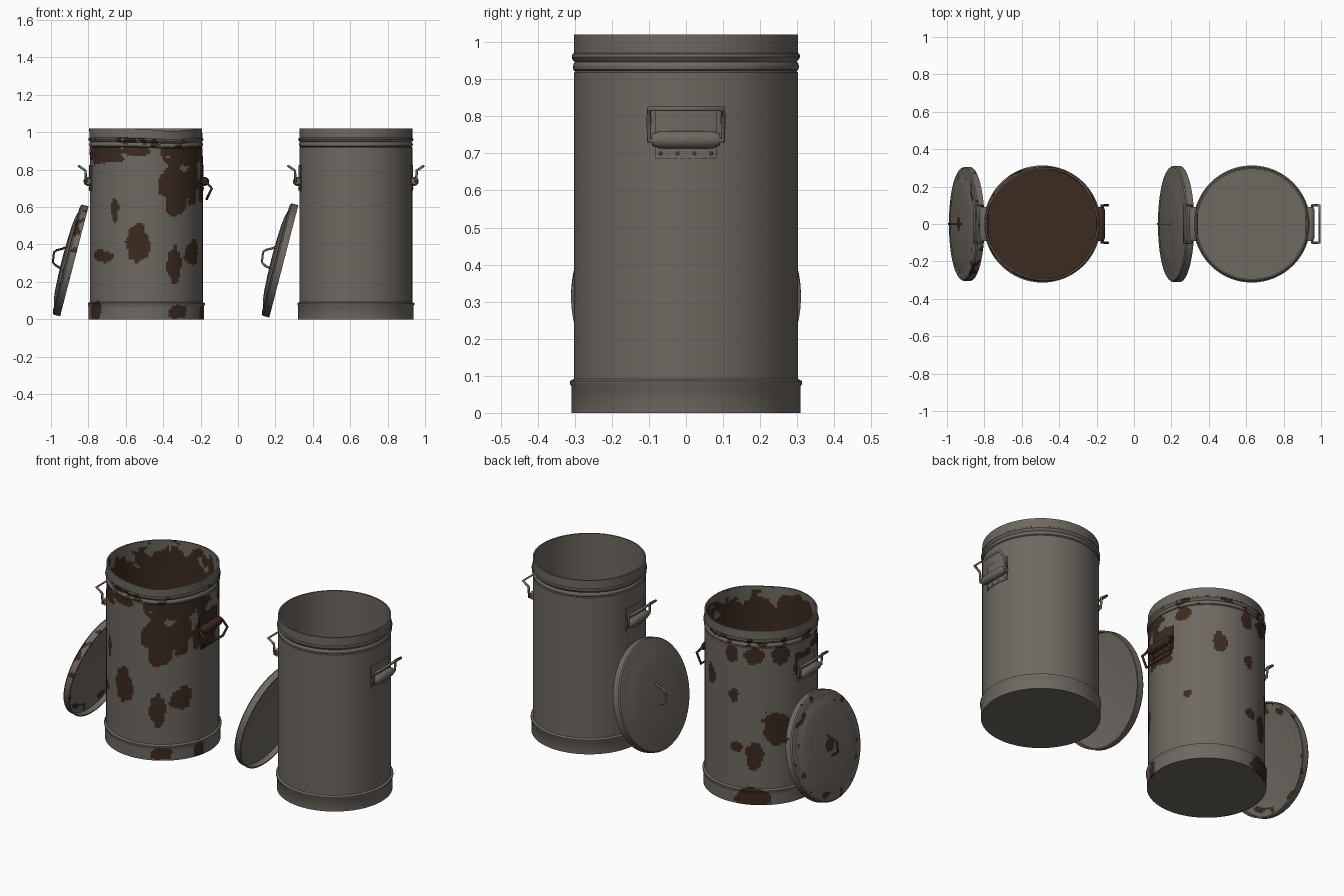
import bpy, bmesh, math
from mathutils import Vector, Matrix, noise

cube = bpy.data.objects.get("Cube")
if cube:
    bpy.data.objects.remove(cube, do_unlink=True)


def material(name, rgb):
    m = bpy.data.materials.new(name)
    m.use_nodes = True
    m.diffuse_color = (*rgb, 1)
    m.node_tree.nodes["Principled BSDF"].inputs["Base Color"].default_value = (*rgb, 1)
    return m


STEEL = material("weathered_steel", (0.155, 0.138, 0.119))
RUST = material("dark_rust", (0.044, 0.024, 0.014))


def densify(profile, step):
    out = [profile[0]]
    for a, b in zip(profile, profile[1:]):
        n = max(1, math.ceil(math.dist(a, b) / step))
        out += [(a[0] + (b[0] - a[0]) * i / n, a[1] + (b[1] - a[1]) * i / n)
                for i in range(1, n + 1)]
    return out


def lathe(name, profile, segs=96, start=0, sweep=math.tau, closed=False,
          rule=None, shape=None, matrix=Matrix()):
    """Turn an (r, z) profile about z; angle 0 faces the front (-y)."""
    bm = bmesh.new()
    full = sweep == math.tau
    if closed:
        profile = profile + profile[:1]
    cols = segs if full else segs + 1
    rings = []
    for i in range(cols):
        a = start + sweep * i / segs
        rings.append([bm.verts.new((r * math.sin(a), -r * math.cos(a), z)) for r, z in profile])
    for i in range(segs):
        p, q = rings[i], rings[(i + 1) % cols]
        for j in range(len(profile) - 1):
            bm.faces.new((p[j], q[j], q[j + 1], p[j + 1]))
    bmesh.ops.remove_doubles(bm, verts=bm.verts, dist=1e-5)
    if not full:
        bmesh.ops.holes_fill(bm, edges=[e for e in bm.edges if e.is_boundary])
    bmesh.ops.recalc_face_normals(bm, faces=bm.faces)
    for f in bm.faces:
        f.smooth = True
        if rule:
            f.material_index = int(rule(f.calc_center_median()))
    for e in bm.edges:
        e.smooth = e.calc_face_angle(0) < math.radians(35)
    if shape:
        for v in bm.verts:
            v.co = shape(v.co)
    me = bpy.data.meshes.new(name)
    bm.to_mesh(me)
    bm.free()
    me.materials.append(STEEL)
    me.materials.append(RUST)
    ob = bpy.data.objects.new(name, me)
    ob.matrix_world = matrix
    bpy.context.collection.objects.link(ob)
    return ob


def wire(name, points, radius, mat, matrix):
    cu = bpy.data.curves.new(name, "CURVE")
    cu.dimensions = "3D"
    cu.bevel_depth = radius
    cu.bevel_resolution = 2
    cu.use_fill_caps = True
    sp = cu.splines.new("POLY")
    sp.points.add(len(points) - 1)
    for p, co in zip(sp.points, points):
        p.co = (*co, 1)
    cu.materials.append(mat)
    ob = bpy.data.objects.new(name, cu)
    ob.matrix_world = matrix
    bpy.context.collection.objects.link(ob)


# Rust patches: angle from the front, height, half angle, half height
PATCHES = [
    (-.9, .88, .6, .05), (.9, .88, .6, .07), (-.2, .9, .3, .03), (.55, .7, .25, .13),
    (.95, .74, .2, .13), (1.5, .72, .35, .12), (.5, .59, .16, .05), (.28, .72, .06, .05),
    (-.6, .58, .07, .06), (-.13, .41, .2, .11), (-.9, .34, .25, .035), (.52, .3, .14, .1),
    (.95, .35, .18, .07), (-1.05, .04, .2, .05), (.6, .04, .22, .04), (1.28, .04, .12, .05),
    (2, .88, .15, .04), (2.67, .7, .13, .06), (2.1, .4, .06, .02), (3.25, .63, .1, .04),
    (3.3, .33, .1, .03), (3.2, .87, .13, .05), (3.65, .87, .2, .05), (4.1, .87, .15, .06),
    (4.05, .45, .27, .1), (3.63, .28, .16, .08), (3.6, .04, .3, .05), (4.6, .8, .3, .07),
]


def can_rust(c):
    n = noise.noise(c * 14) + 0.5 * noise.noise(c * 35)
    if math.hypot(c.x, c.y) < 0.297:
        return c.z > 0.015 and c.z < 0.96 + 0.12 * n
    if c.z > 0.97:
        return False
    if c.z > 0.92:
        return n > 0.3
    a = math.atan2(c.x, -c.y)
    for pa, pz, da, dz in PATCHES:
        d = (a - pa + math.pi) % math.tau - math.pi
        if (d / da) ** 2 + ((c.z - pz) / dz) ** 2 + 0.9 * n < 1:
            return True
    return False


def can_dent(co):
    # Bent upper rim
    k = max(0, (co.z - 0.85) / 0.17)
    a = math.atan2(co.x, -co.y)
    dip = 0.014 * math.exp(-((a - 0.5) / 0.45) ** 2)
    s = 1 + 0.012 * k * math.sin(3 * a)
    return Vector((co.x * s, co.y * s, co.z - k * dip))


def lid_rust(c):
    n = noise.noise(c * 18 + Vector((3, 1, 0)))
    r = math.hypot(c.x, c.y)
    if c.z > 0.05 and r < 0.035 + 0.02 * n:
        return True
    return r > 0.25 and n > 0.33


CAN = [(0, 0), (.309, 0), (.309, .072), (.313, .078), (.313, .086), (.302, .092),
       (.302, .918), (.298, .922), (.303, .926), (.305, .934), (.303, .942), (.298, .947),
       (.303, .952), (.308, .96), (.306, .968), (.302, .971), (.302, 1.02), (.294, 1.02),
       (.294, .02), (0, .02)]
LID = [(0, .068), (.1, .066), (.18, .062), (.225, .057), (.27, .046), (.29, .046),
       (.305, .042), (.31, .035), (.31, 0), (.302, 0), (.302, .03), (.22, .04), (0, .05)]
PLATE = [(.3, .686), (.306, .686), (.306, .824), (.3, .824)]
ROLL = [(0, -.092), (.016, -.092), (.024, -.07), (.024, .07), (.016, .092), (0, .092)]


def side_handle(prefix, matrix, hanging, roll_rust, bail_mat):
    """Hinge plate, rolled hinge and wire bail, built on the +x side."""
    painted = lambda c: roll_rust
    lathe(prefix + "_handle_plate", PLATE, 12, math.pi / 2 - .27, .54, True, painted, None, matrix)
    hinge = matrix @ Matrix.Translation((.312, 0, .737)) @ Matrix.Rotation(math.pi / 2, 4, "X")
    lathe(prefix + "_handle_hinge", ROLL, 16, rule=painted, matrix=hinge)
    if hanging:
        arm = [(.318, .735), (.35, .7), (.322, .642)]
    else:
        arm = [(.322, .735), (.326, .795), (.362, .82)]
    path = [(r, -.1, z) for r, z in arm] + [(r, .1, z) for r, z in reversed(arm)]
    path = [(arm[0][0], -.07, arm[0][1])] + path + [(arm[0][0], .07, arm[0][1])]
    wire(prefix + "_handle_bail", path, .007, bail_mat, matrix)
    # Rivets along the lower tab
    for i in range(4):
        a = math.pi / 2 + (i - 1.5) * .15
        spot = matrix @ Matrix.Rotation(a - math.pi / 2, 4, "Z") @ Matrix.Translation((.306, 0, .7))
        spot = spot @ Matrix.Rotation(math.pi / 2, 4, "Y")
        lathe(prefix + "_rivet", [(0, 0), (.005, 0), (.003, .003), (0, .003)], 8,
              rule=painted, matrix=spot)


def bin_set(prefix, x, rusty):
    place = Matrix.Translation((x, 0, 0))
    step = 0.011 if rusty else 9
    lathe(prefix + "_can", densify(CAN, step), 176 if rusty else 96,
          rule=can_rust if rusty else None, shape=can_dent if rusty else None, matrix=place)
    # Handles on both sides
    for side, turn in (("left", 0), ("right", math.pi)):
        worn = rusty and side == "left"
        side_handle(prefix + "_" + side, place @ Matrix.Rotation(turn, 4, "Z"),
                    worn, worn, RUST if worn else STEEL)
    # Lid leaning against the can
    lean = (place @ Matrix.Translation((-.385, 0, .31))
            @ Matrix.Rotation(math.radians(-75.5), 4, "Y"))
    if rusty:
        lean = lean @ Matrix.Scale(0.98, 4)
    lathe(prefix + "_lid", densify(LID, step), 128 if rusty else 96,
          rule=lid_rust if rusty else None, matrix=lean)
    grip = [(-.055, 0, .06), (-.048, 0, .09), (-.035, 0, .112), (.02, 0, .12),
            (.035, 0, .108), (.05, 0, .08), (.065, 0, .06)]
    wire(prefix + "_lid_grip", grip, .006, RUST if rusty else STEEL, lean)


bin_set("rusty", -.49, True)
bin_set("clean", .63, False)
